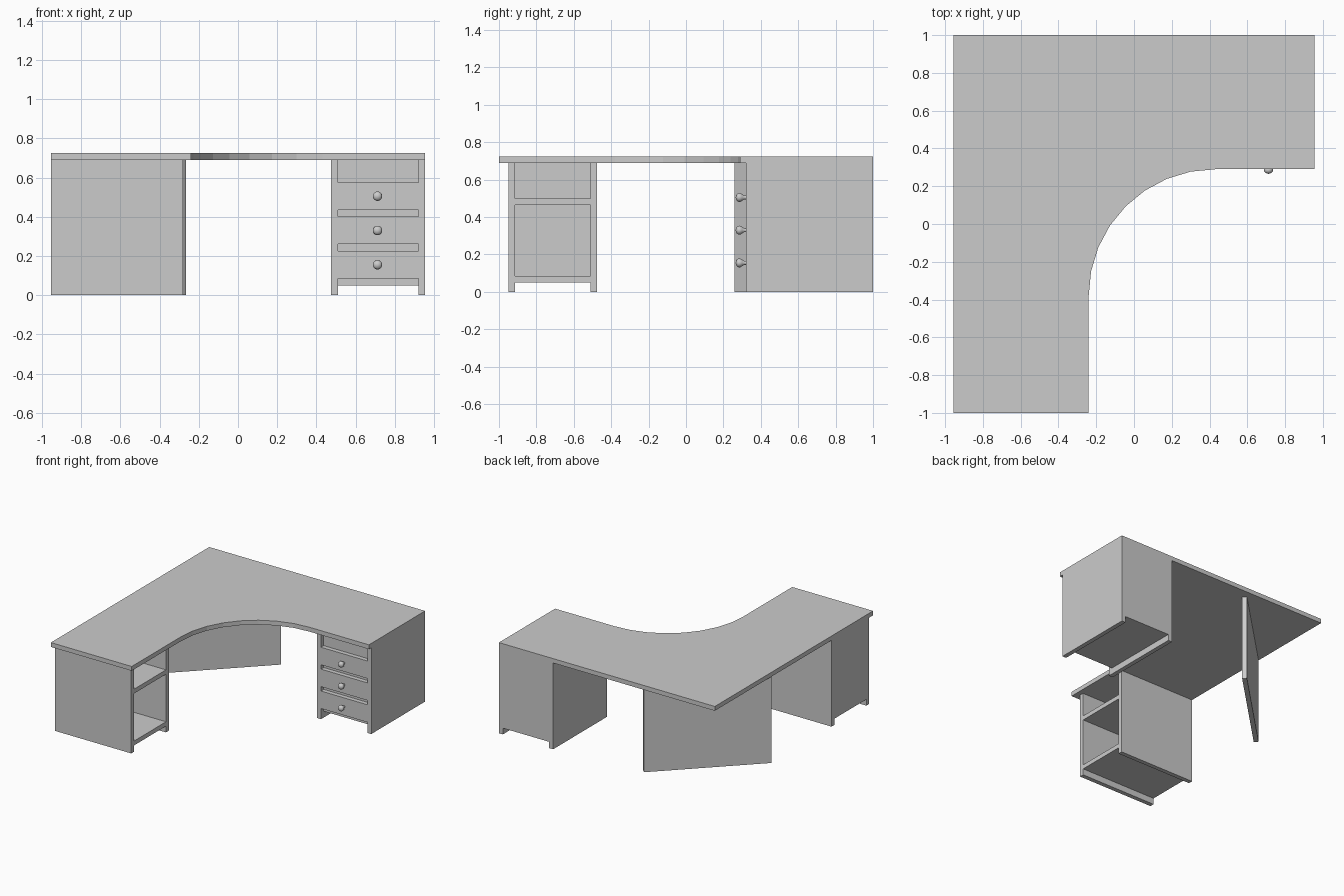
import bpy, bmesh, math

if "Cube" in bpy.data.objects:
    bpy.data.objects.remove(bpy.data.objects["Cube"])

grey = bpy.data.materials.new("plain_grey")
grey.diffuse_color = (0.6, 0.6, 0.6, 1)
grey.use_nodes = True
grey.node_tree.nodes["Principled BSDF"].inputs["Base Color"].default_value = grey.diffuse_color


def add_object(name, bm):
    bmesh.ops.recalc_face_normals(bm, faces=bm.faces)
    mesh = bpy.data.meshes.new(name)
    bm.to_mesh(mesh)
    bm.free()
    mesh.materials.append(grey)
    ob = bpy.data.objects.new(name, mesh)
    bpy.context.collection.objects.link(ob)
    return ob


def slab(name, outline, z0, z1):
    """Extrude a flat outline from z0 up to z1."""
    bm = bmesh.new()
    face = bm.faces.new([bm.verts.new((x, y, z0)) for x, y in outline])
    up = bmesh.ops.extrude_face_region(bm, geom=[face])["geom"]
    moved = [v for v in up if isinstance(v, bmesh.types.BMVert)]
    bmesh.ops.translate(bm, verts=moved, vec=(0, 0, z1 - z0))
    return add_object(name, bm)


def box(name, x0, x1, y0, y1, z0, z1):
    return slab(name, [(x0, y0), (x1, y0), (x1, y1), (x0, y1)], z0, z1)


T = 0.035        # board thickness
H = 0.69         # underside of the desktop
W = 0.955        # half width

# L-shaped desktop with a rounded inner corner
cx, cy, r = 0.43, -0.38, 0.67
arc = [(cx + r * math.cos(math.radians(180 - a * 11.25)),
        cy + r * math.sin(math.radians(180 - a * 11.25))) for a in range(9)]
slab("desktop", [(-W, 1), (-W, -1), (-0.24, -1)] + arc + [(W, 0.29), (W, 1)], H, 0.725)

# Diagonal support board in the corner
slab("corner_support", [(-0.93, 0.26), (-0.265, 0.92), (-0.29, 0.945), (-W, 0.285)], 0, H)

# Open shelf unit under the left arm
for name, y in (("shelf_unit_front_panel", -0.95), ("shelf_unit_rear_panel", -0.51)):
    box(name, -W, -0.28, y, y + T, 0, H)
box("shelf_unit_back", -W, -W + T, -0.915, -0.51, 0.05, H)
for name, z in (("bottom_shelf", 0.05), ("middle_shelf", 0.465)):
    box(name, -W + T, -0.28, -0.915, -0.51, z, z + T)

# Drawer unit under the right arm
for name, x in (("drawer_unit_inner_side", 0.475), ("drawer_unit_outer_side", W - T)):
    box(name, x, x + T, 0.32, 1, 0, H)
box("drawer_unit_back", 0.51, W - T, 1 - T, 1, 0.05, H)
box("top_rail", 0.51, W - T, 0.355, 0.39, 0.575, H)
for i in range(3):
    z = 0.05 + i * 0.175
    box(f"drawer_divider_{i + 1}", 0.51, W - T, 0.355, 1 - T, z, z + T)
    box(f"drawer_front_{i + 1}", 0.51, W - T, 0.32, 0.355, z + T, z + 0.175)

    # Turned knob: radius and distance out from the drawer
    profile = [(0.010, 0.0), (0.011, 0.010), (0.018, 0.020), (0.024, 0.031),
               (0.023, 0.041), (0.016, 0.050), (0.0, 0.055)]
    bm = bmesh.new()
    pts = [bm.verts.new((0.712 + a, 0.32 - d, z + 0.105)) for a, d in profile]
    edges = [bm.edges.new(p) for p in zip(pts, pts[1:])]
    bmesh.ops.spin(bm, geom=pts + edges, cent=(0.712, 0.32, z + 0.105), axis=(0, 1, 0),
                   angle=2 * math.pi, steps=20)
    bmesh.ops.remove_doubles(bm, verts=bm.verts, dist=0.0005)
    knob = add_object(f"drawer_knob_{i + 1}", bm)
    for p in knob.data.polygons:
        p.use_smooth = True
